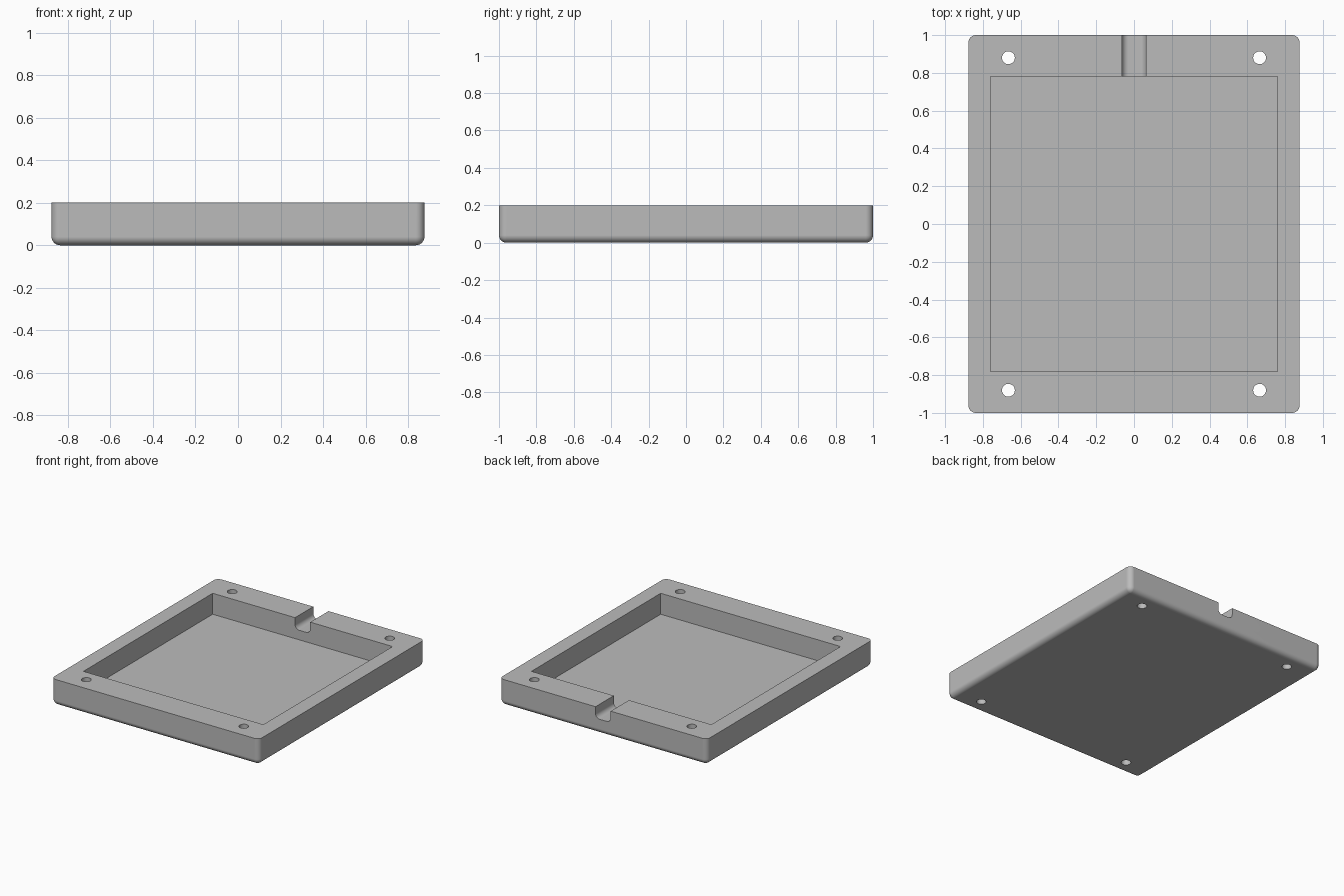
import bpy
import bmesh
from math import radians, cos, sin

cube = bpy.data.objects.get("Cube")
if cube:
    bpy.data.objects.remove(cube, do_unlink=True)

HALF_X, HALF_Y, HEIGHT = 0.877, 1.0, 0.2
POCKET_X, POCKET_Y, FLOOR = 0.76, 0.78, 0.04
HOLE_X, HOLE_Y, HOLE_R = 0.665, 0.88, 0.034
SLOT_HALF, SLOT_FLOOR, SLOT_FILLET = 0.064, 0.113, 0.035

grey = bpy.data.materials.new("light grey")
grey.use_nodes = True
colour = (0.5, 0.5, 0.5, 1)
grey.diffuse_color = colour
grey.node_tree.nodes["Principled BSDF"].inputs["Base Color"].default_value = colour


def make_object(name, bm):
    bmesh.ops.recalc_face_normals(bm, faces=bm.faces)
    mesh = bpy.data.meshes.new(name)
    bm.to_mesh(mesh)
    bm.free()
    mesh.materials.append(grey)
    obj = bpy.data.objects.new(name, mesh)
    bpy.context.collection.objects.link(obj)
    return obj


def prism(name, outline, direction):
    """Extrude a closed outline along a direction."""
    bm = bmesh.new()
    face = bm.faces.new([bm.verts.new(p) for p in outline])
    side = bmesh.ops.extrude_face_region(bm, geom=[face])["geom"]
    moved = [v for v in side if isinstance(v, bmesh.types.BMVert)]
    bmesh.ops.translate(bm, verts=moved, vec=direction)
    return make_object(name, bm)


def rectangle(hx, hy, z):
    return [(-hx, -hy, z), (hx, -hy, z), (hx, hy, z), (-hx, hy, z)]


def arc(cx, cy, r, start, end, steps):
    angles = [radians(start + (end - start) * i / steps) for i in range(steps + 1)]
    return [(cx + r * cos(a), cy + r * sin(a)) for a in angles]


# Tray body, rounded on every edge except the top rim
tray = prism("tray", rectangle(HALF_X, HALF_Y, 0), (0, 0, HEIGHT))
bm = bmesh.new()
bm.from_mesh(tray.data)
edges = [e for e in bm.edges if min(v.co.z for v in e.verts) < HEIGHT / 2]
bmesh.ops.bevel(bm, geom=edges, offset=0.04, segments=8, profile=0.5, affect="EDGES")
bm.to_mesh(tray.data)
bm.free()

# Pocket
cutters = [prism("pocket_cutter", rectangle(POCKET_X, POCKET_Y, FLOOR), (0, 0, HEIGHT))]

# Cable slot through the back wall, with a filleted floor
inner = SLOT_HALF - SLOT_FILLET
low = SLOT_FLOOR + SLOT_FILLET
profile = [(-SLOT_HALF, HEIGHT + 0.1)]
profile += arc(-inner, low, SLOT_FILLET, 180, 270, 8)
profile += arc(inner, low, SLOT_FILLET, 270, 360, 8)
profile += [(SLOT_HALF, HEIGHT + 0.1)]
cutters.append(prism("slot_cutter", [(x, POCKET_Y - 0.1, z) for x, z in profile], (0, 0.4, 0)))

# Screw holes in the four corners
for sx in (-1, 1):
    for sy in (-1, 1):
        ring = arc(sx * HOLE_X, sy * HOLE_Y, HOLE_R, 0, 360, 32)[:-1]
        cutters.append(prism("hole_cutter", [(x, y, -0.1) for x, y in ring], (0, 0, 0.4)))

bpy.ops.object.select_all(action="DESELECT")
tray.select_set(True)
bpy.context.view_layer.objects.active = tray
for cutter in cutters:
    cutter.hide_render = True
    cut = tray.modifiers.new(cutter.name, "BOOLEAN")
    cut.operation = "DIFFERENCE"
    cut.solver = "EXACT"
    cut.object = cutter
    bpy.ops.object.modifier_apply(modifier=cut.name)
    bpy.data.objects.remove(cutter, do_unlink=True)

# Smooth fillets with flat large faces
bpy.ops.object.shade_smooth_by_angle(angle=radians(30))
flatten = tray.modifiers.new("flat_faces", "WEIGHTED_NORMAL")
flatten.keep_sharp = True
